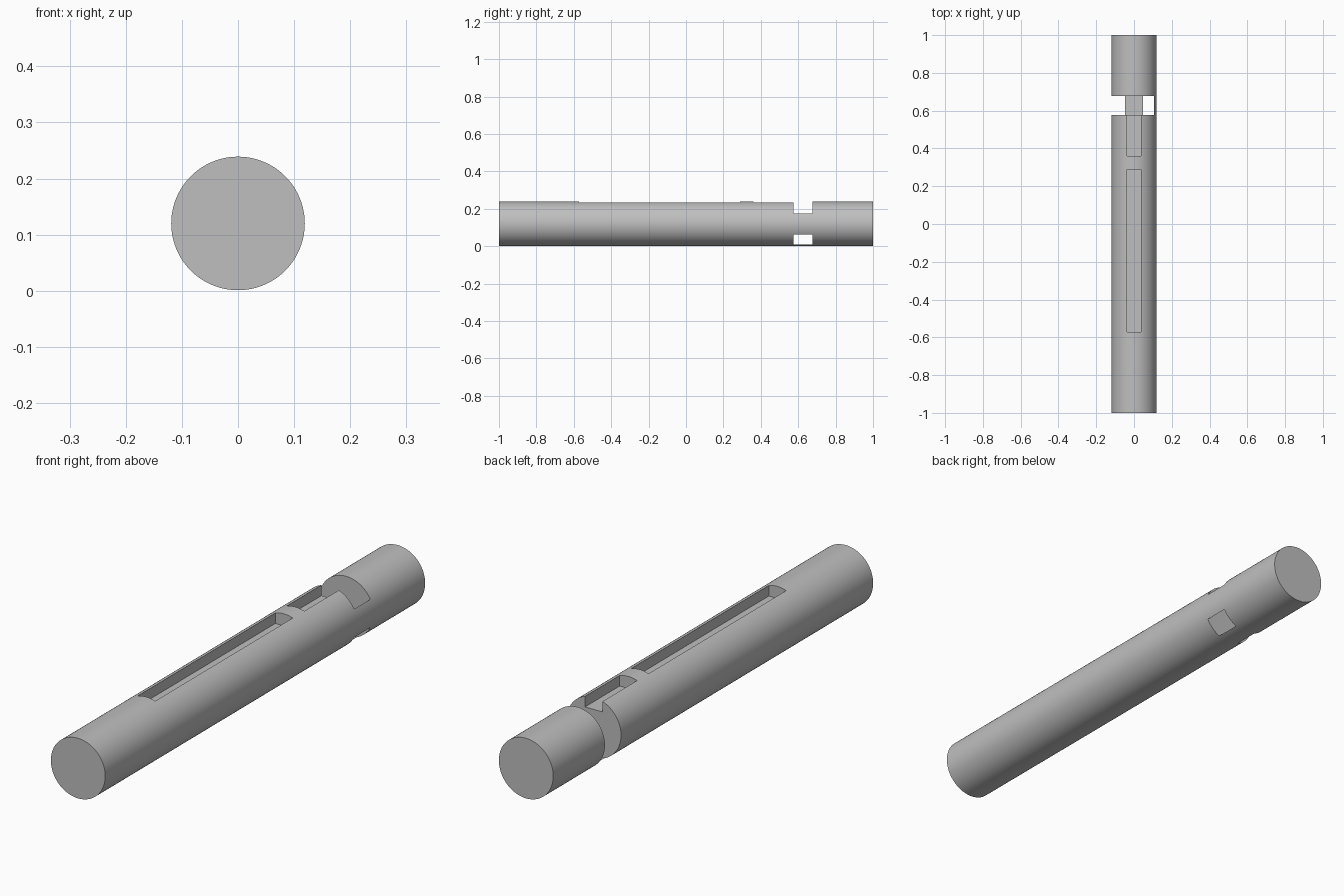
import bpy
import math

if "Cube" in bpy.data.objects:
    bpy.data.objects.remove(bpy.data.objects["Cube"], do_unlink=True)

RADIUS = 0.119
AXIS_Z = 0.12

grey = bpy.data.materials.new("plain_grey")
grey.use_nodes = True
colour = (0.52, 0.52, 0.52, 1)
grey.diffuse_color = colour
grey.node_tree.nodes["Principled BSDF"].inputs["Base Color"].default_value = colour

# Round rod lying along y
bpy.ops.mesh.primitive_cylinder_add(vertices=96, radius=RADIUS, depth=2,
                                    location=(0, 0, AXIS_Z),
                                    rotation=(math.radians(90), 0, 0))
rod = bpy.context.object
rod.name = "rod"
bpy.ops.object.transform_apply(location=True, rotation=True, scale=True)
rod.data.materials.append(grey)


def cut_box(name, low, high):
    """Remove an axis-aligned box from the rod."""
    centre = [(a + b) / 2 for a, b in zip(low, high)]
    bpy.ops.mesh.primitive_cube_add(size=1, location=centre)
    cutter = bpy.context.object
    cutter.name = name
    cutter.scale = [b - a for a, b in zip(low, high)]
    bpy.ops.object.transform_apply(location=True, rotation=True, scale=True)
    cutter.data.materials.append(grey)
    cutter.hide_render = True
    mod = rod.modifiers.new(name, 'BOOLEAN')
    mod.operation = 'DIFFERENCE'
    mod.solver = 'EXACT'
    mod.object = cutter
    bpy.ops.object.select_all(action='DESELECT')
    rod.select_set(True)
    bpy.context.view_layer.objects.active = rod
    bpy.ops.object.modifier_apply(modifier=name)
    bpy.data.objects.remove(cutter, do_unlink=True)


# Long and short keyway slots along the top
cut_box("long_slot", (-0.038, -0.572, 0.191), (0.038, 0.288, 0.3))
cut_box("short_slot", (-0.038, 0.36, 0.191), (0.038, 0.62, 0.3))

# Cross notch, leaving thin slivers on the left side and underneath
cut_box("cross_notch", (-0.2, 0.576, 0.0105), (0.105, 0.677, 0.3))

bpy.ops.object.shade_smooth_by_angle(angle=math.radians(30))
